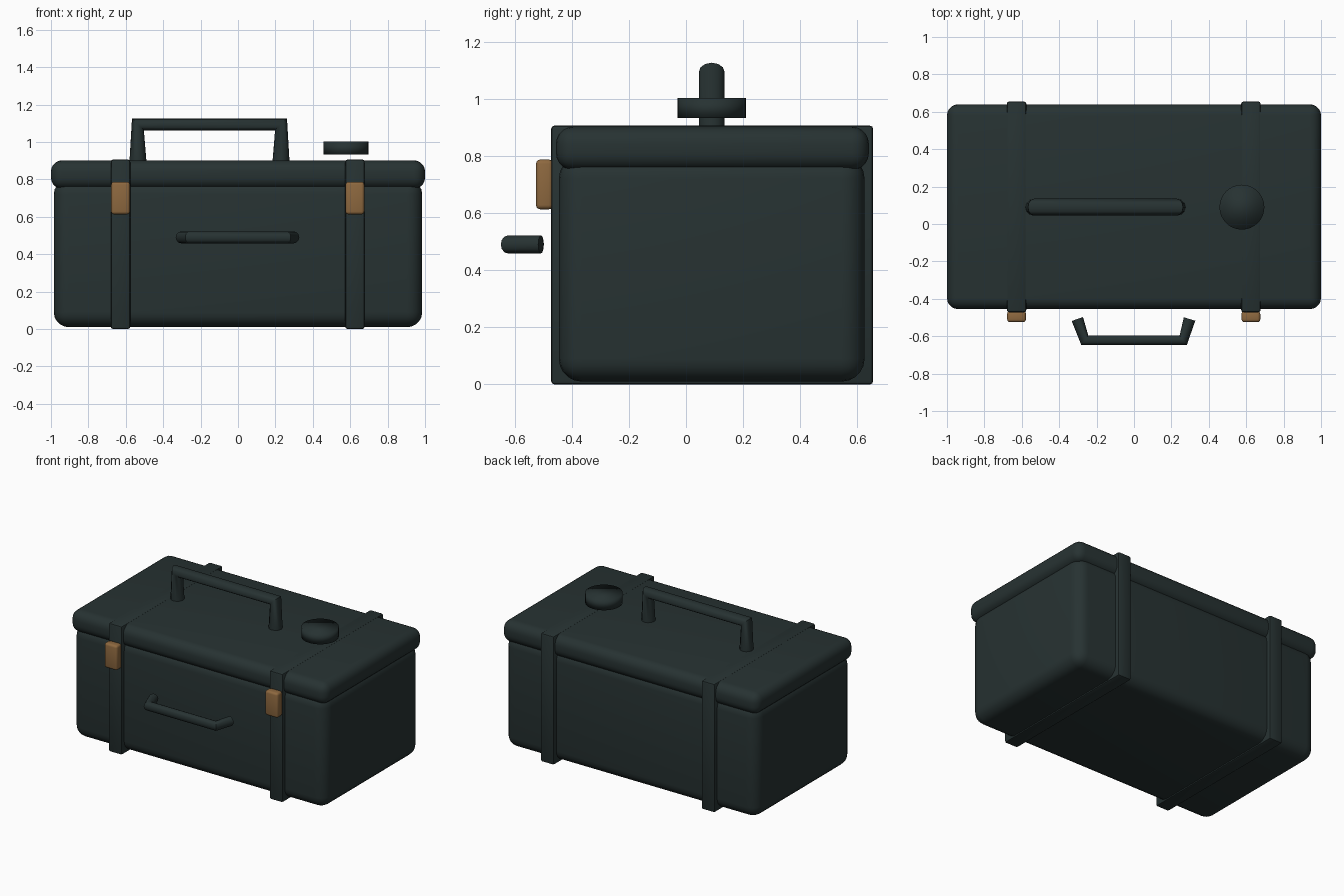
import bpy
import math

if "Cube" in bpy.data.objects:
    bpy.data.objects.remove(bpy.data.objects["Cube"])


def material(name, rgb):
    m = bpy.data.materials.new(name)
    m.diffuse_color = (*rgb, 1)
    m.use_nodes = True
    m.node_tree.nodes["Principled BSDF"].inputs["Base Color"].default_value = m.diffuse_color
    return m


DARK = material("dark_slate", (0.020, 0.032, 0.032))
BRASS = material("tan_brass", (0.27, 0.14, 0.05))


def finish(obj, name, mat):
    obj.name = name
    obj.data.materials.clear()
    obj.data.materials.append(mat)
    return obj


def rounded_box(name, lo, hi, bevel, segments, mat):
    bpy.ops.mesh.primitive_cube_add(
        size=1, location=[(a + b) / 2 for a, b in zip(lo, hi)])
    obj = bpy.context.object
    obj.scale = [b - a for a, b in zip(lo, hi)]
    bpy.ops.object.transform_apply(location=False, rotation=False, scale=True)
    mod = obj.modifiers.new("round_edges", 'BEVEL')
    mod.width = bevel
    mod.segments = segments
    bpy.ops.object.modifier_apply(modifier=mod.name)
    bpy.ops.object.shade_smooth_by_angle(angle=math.radians(40))
    return finish(obj, name, mat)


def tube(name, points, radius, mat):
    cu = bpy.data.curves.new(name, 'CURVE')
    cu.dimensions = '3D'
    cu.bevel_depth = radius
    cu.bevel_resolution = 4
    cu.use_fill_caps = True
    sp = cu.splines.new('POLY')
    sp.points.add(len(points) - 1)
    for p, co in zip(sp.points, points):
        p.co = (*co, 1)
    obj = bpy.data.objects.new(name, cu)
    bpy.context.collection.objects.link(obj)
    bpy.ops.object.select_all(action='DESELECT')
    obj.select_set(True)
    bpy.context.view_layer.objects.active = obj
    bpy.ops.object.convert(target='MESH')
    obj = bpy.context.object
    bpy.ops.object.shade_smooth_by_angle(angle=math.radians(50))
    return finish(obj, name, mat)


# Case body and overhanging lid
rounded_box("case_body", (-0.985, -0.445, 0.01), (0.985, 0.625, 0.80), 0.08, 5, DARK)
rounded_box("case_lid", (-1.0, -0.455, 0.75), (1.0, 0.64, 0.902), 0.06, 5, DARK)

# Straps wrapped around the case, each with a buckle on the front
for side, x in (("left", -0.628), ("right", 0.625)):
    rounded_box(side + "_strap", (x - 0.052, -0.472, 0.0),
                (x + 0.052, 0.655, 0.906), 0.012, 2, DARK)
    rounded_box(side + "_buckle", (x - 0.05, -0.525, 0.613),
                (x + 0.05, -0.465, 0.787), 0.015, 3, BRASS)

# Carrying handle on the lid
tube("top_handle", [(-0.535, 0.09, 0.902), (-0.535, 0.09, 1.094),
                    (0.23, 0.09, 1.094), (0.23, 0.09, 0.902)], 0.045, DARK)

# Pull handle standing off the front
tube("front_handle", [(-0.303, -0.508, 0.49), (-0.263, -0.622, 0.49),
                      (0.263, -0.622, 0.49), (0.297, -0.508, 0.49)], 0.032, DARK)

# Round knob hovering above the lid
bpy.ops.mesh.primitive_cylinder_add(vertices=32, radius=0.12, depth=0.07,
                                    location=(0.577, 0.09, 0.967))
bpy.ops.object.shade_smooth()
finish(bpy.context.object, "lid_knob", DARK)
